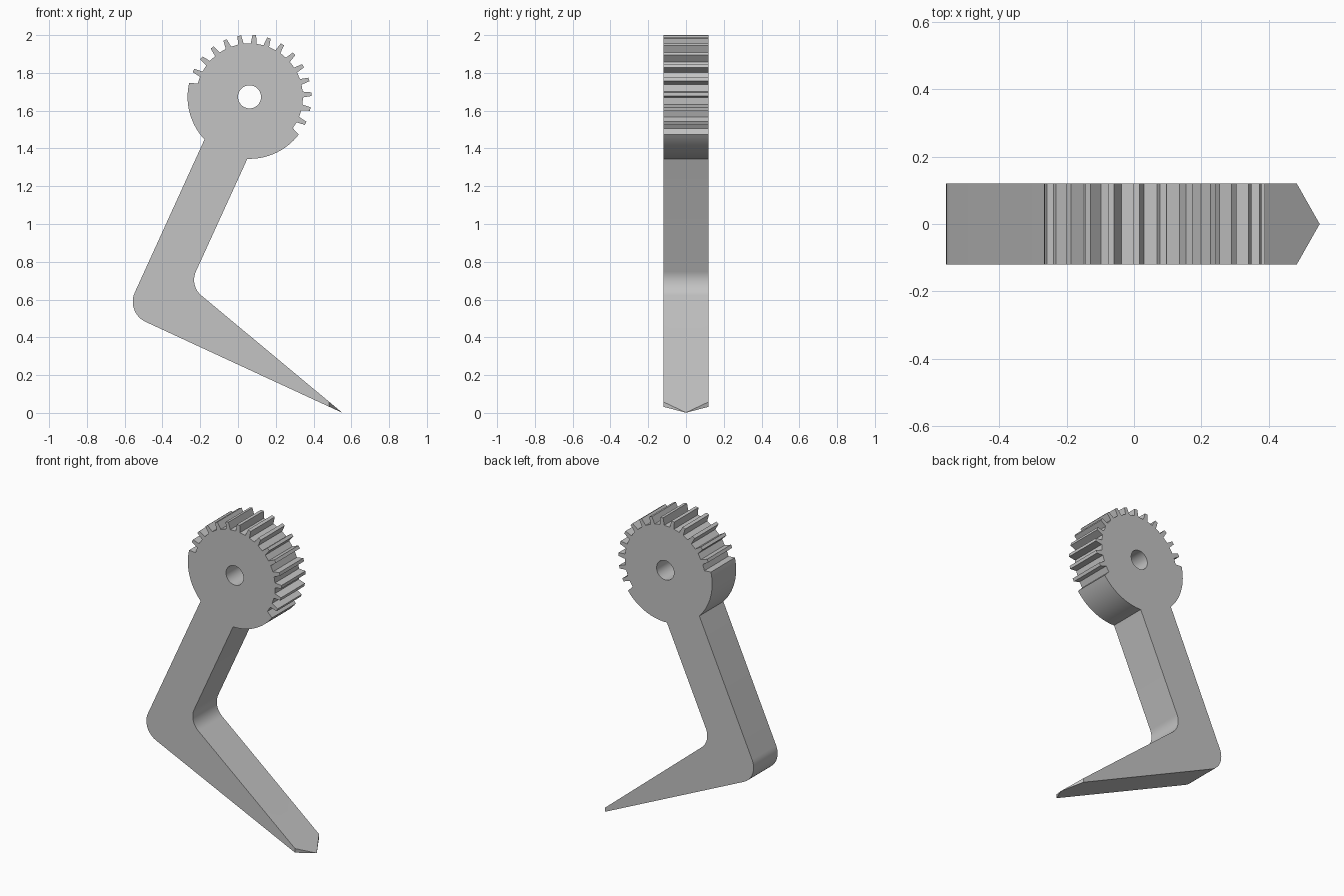
import bpy, bmesh, math
from mathutils import Vector

if "Cube" in bpy.data.objects:
    bpy.data.objects.remove(bpy.data.objects["Cube"], do_unlink=True)

HALF_DEPTH = 0.12
HUB = Vector((0.061, 1.673))
R_OUT, R_ROOT, R_HOLE = 0.328, 0.283, 0.061
STEP = 360 / 26                      # tooth pitch
FIRST, TEETH = -25.2, 14             # angle of the first tooth, tooth count
TIP_HALF, ROOT_HALF = 1.7, 3.1       # half widths of a tooth in degrees


def polar(radius, degrees):
    a = math.radians(degrees)
    return HUB + radius * Vector((math.cos(a), math.sin(a)))


def arc(radius, start, end, count):
    return [polar(radius, start + (end - start) * i / count) for i in range(count + 1)]


def fillet(before, corner, after, radius, count=12):
    """Points of a round joining two straight edges."""
    u, v = (before - corner).normalized(), (after - corner).normalized()
    half = u.angle(v) / 2
    centre = corner + (u + v).normalized() * radius / math.sin(half)
    p = corner + u * radius / math.tan(half) - centre
    q = corner + v * radius / math.tan(half) - centre
    sweep = p.angle(q)
    return [centre + (p * math.sin(sweep * (1 - i / count)) + q * math.sin(sweep * i / count))
            / math.sin(sweep) for i in range(count + 1)]


# Outline: plain rim, teeth, plain rim, bent arm
outline = arc(R_OUT, -92, FIRST - STEP + TIP_HALF, 16)
outline.append(polar(R_ROOT, FIRST - STEP + ROOT_HALF))
for i in range(TEETH):
    a = FIRST + i * STEP
    outline += [polar(R_ROOT, a - ROOT_HALF), polar(R_OUT, a - TIP_HALF),
                polar(R_OUT, a + TIP_HALF), polar(R_ROOT, a + ROOT_HALF)]
last = FIRST + TEETH * STEP
outline.append(polar(R_ROOT, last - ROOT_HALF))
outline += arc(R_OUT, last - TIP_HALF, 223.4, 16)

tip = Vector((0.553, 0.0))
outline += fillet(outline[-1], Vector((-0.595, 0.531)), tip, 0.117)
outline.append(tip)
outline += fillet(tip, Vector((-0.257, 0.674)), outline[0], 0.108)
hole = arc(R_HOLE, 0, 360, 40)[:-1]

# Fill the profile and extrude it through the depth
bm = bmesh.new()
edges = []
for loop in (outline, hole):
    verts = [bm.verts.new((p.x, -HALF_DEPTH, p.y)) for p in loop]
    edges += [bm.edges.new((verts[i - 1], verts[i])) for i in range(len(verts))]
bmesh.ops.triangle_fill(bm, edges=edges, use_beauty=True)
solid = bmesh.ops.extrude_face_region(bm, geom=bm.faces[:], use_keep_orig=True)
bmesh.ops.translate(bm, vec=(0, 2 * HALF_DEPTH, 0),
                    verts=[g for g in solid["geom"] if isinstance(g, bmesh.types.BMVert)])

# Cut the toe to a vertical wedge
for side in (-1, 1):
    cut = bmesh.ops.bisect_plane(
        bm, geom=bm.verts[:] + bm.edges[:] + bm.faces[:], dist=1e-5,
        plane_co=(0.551, 0, 0), plane_no=(HALF_DEPTH, side * 0.068, 0), clear_outer=True)
    rim = [g for g in cut["geom_cut"] if isinstance(g, bmesh.types.BMEdge)]
    bmesh.ops.holes_fill(bm, edges=rim, sides=0)
bmesh.ops.recalc_face_normals(bm, faces=bm.faces[:])

mesh = bpy.data.meshes.new("geared_leg")
bm.to_mesh(mesh)
bm.free()
leg = bpy.data.objects.new("geared_leg", mesh)
bpy.context.collection.objects.link(leg)

# Plain grey finish
grey = bpy.data.materials.new("light_grey")
grey.use_nodes = True
colour = (0.55, 0.55, 0.55, 1)
grey.diffuse_color = colour
grey.node_tree.nodes["Principled BSDF"].inputs["Base Color"].default_value = colour
mesh.materials.append(grey)

bpy.ops.object.select_all(action="DESELECT")
leg.select_set(True)
bpy.context.view_layer.objects.active = leg
bpy.ops.object.shade_smooth_by_angle(angle=math.radians(30))
